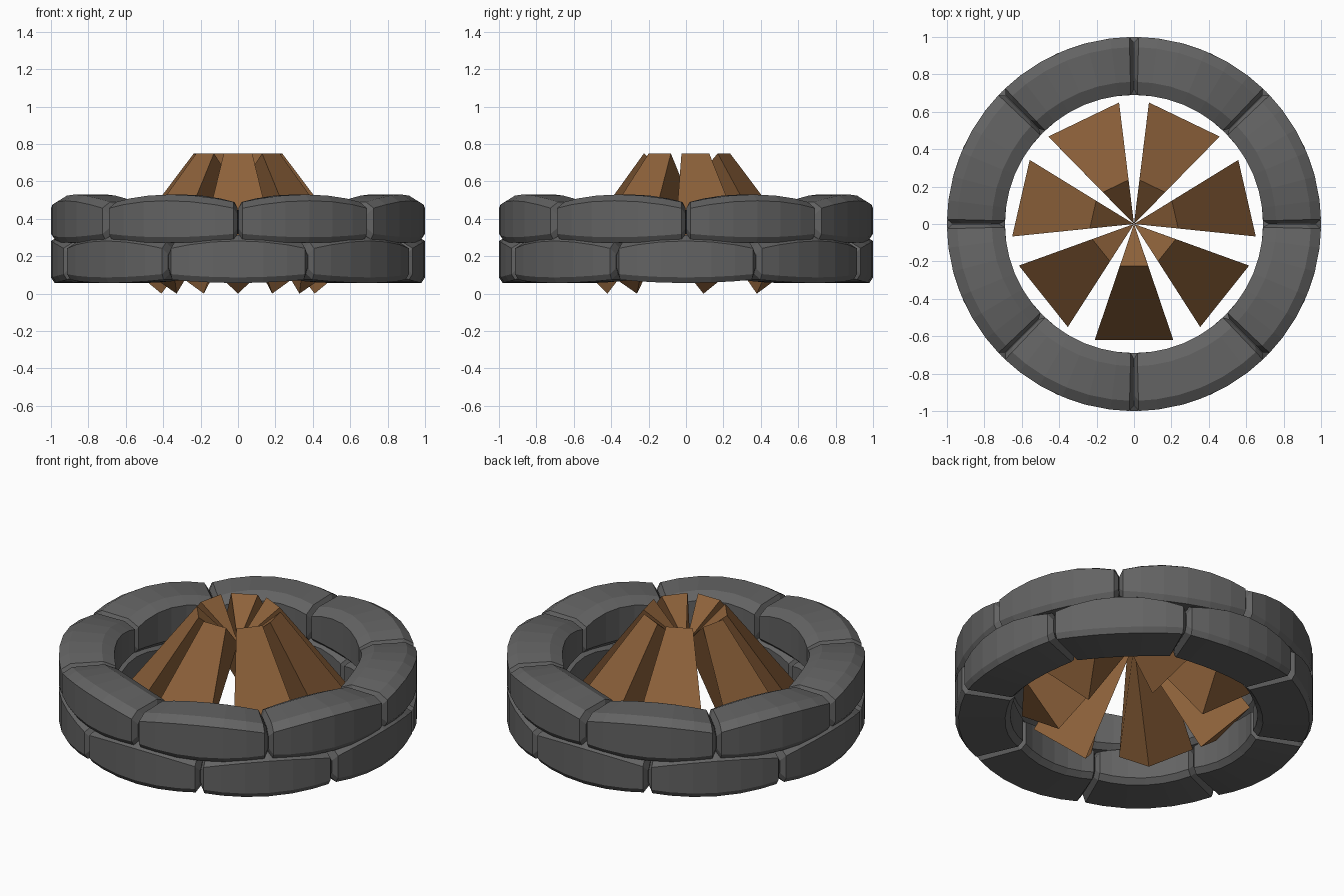
import bpy
import bmesh
from math import radians, sin, cos, tau

cube = bpy.data.objects.get("Cube")
if cube:
    bpy.data.objects.remove(cube, do_unlink=True)


def make_material(name, colour):
    mat = bpy.data.materials.new(name)
    mat.use_nodes = True
    mat.diffuse_color = colour
    bsdf = mat.node_tree.nodes["Principled BSDF"]
    bsdf.inputs["Base Color"].default_value = colour
    bsdf.inputs["Roughness"].default_value = 0.9
    return mat


def loft(name, rings, mat):
    """Join matching closed cross-sections into one capped solid."""
    bm = bmesh.new()
    rows = [[bm.verts.new(p) for p in ring] for ring in rings]
    n = len(rows[0])
    for a, b in zip(rows, rows[1:]):
        for i in range(n):
            j = (i + 1) % n
            bm.faces.new((a[i], a[j], b[j], b[i]))
    bm.faces.new(rows[0])
    bm.faces.new(rows[-1])
    bmesh.ops.recalc_face_normals(bm, faces=bm.faces)
    mesh = bpy.data.meshes.new(name)
    bm.to_mesh(mesh)
    bm.free()
    mesh.materials.append(mat)
    return mesh


def place(name, mesh, angle, height=0.0):
    obj = bpy.data.objects.new(name, mesh)
    obj.rotation_euler.z = angle
    obj.location.z = height
    bpy.context.collection.objects.link(obj)


stone_grey = make_material("stone grey", (0.125, 0.125, 0.125, 1))
wood_brown = make_material("wood brown", (0.27, 0.122, 0.043, 1))

# Stone cross-section as (radius, height), chamfered on its long edges
PROFILE = [(0.72, 0.0), (0.98, 0.0), (1.0, 0.03), (1.0, 0.225),
           (0.945, 0.258), (0.76, 0.258), (0.69, 0.225), (0.69, 0.03)]
HALF = radians(22.4)
MID_R, MID_Z = 0.845, 0.125


def stone_ring(t, shrink=0.0):
    """Section at t in -1..1 along the arc; the block thins towards its ends."""
    ring = []
    for r, z in PROFILE:
        z += -0.045 * t * t if z > MID_Z else 0.02 * t * t
        r -= shrink * (1 if r > MID_R else -1)
        z -= shrink * (1 if z > MID_Z else -1)
        ring.append((r * cos(t * HALF), r * sin(t * HALF), z))
    return ring


steps = [-0.94, -0.68, -0.35, 0, 0.35, 0.68, 0.94]
rings = [stone_ring(-1, 0.028)] + [stone_ring(t) for t in steps] + [stone_ring(1, 0.028)]
stone = loft("stone", rings, stone_grey)

# Two courses of stones with staggered joints
for course, (height, offset) in {"lower": (0.057, 0.0), "upper": (0.272, 0.5)}.items():
    for k in range(8):
        place(f"{course}_stone_{k + 1}", stone, (k + offset) * tau / 8, height)

# Leaning split log: triangular section, sharp edge inwards, wider at its foot
log = loft("log", [
    [(0, 0, 0.55), (0.225, 0.076, 0.75), (0.225, -0.076, 0.75)],
    [(0.42, 0, 0), (0.62, 0.21, 0.2), (0.62, -0.21, 0.2)],
], wood_brown)
for k in range(7):
    place(f"log_{k + 1}", log, k * tau / 7 - tau / 4)
